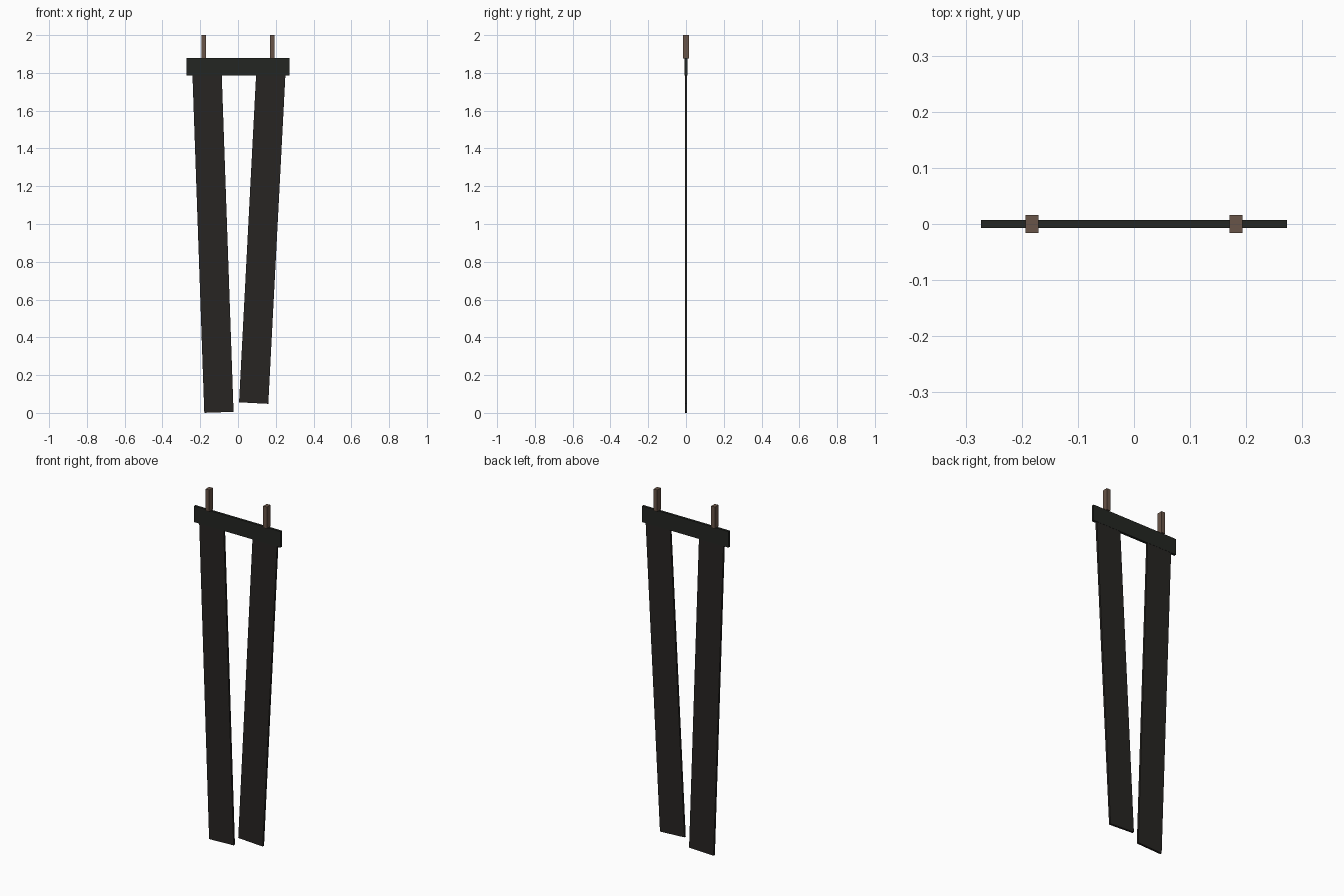
import bpy, bmesh
from math import atan
from mathutils import Matrix, Vector

if "Cube" in bpy.data.objects:
    bpy.data.objects.remove(bpy.data.objects["Cube"])


def material(name, rgb):
    m = bpy.data.materials.new(name)
    m.diffuse_color = (*rgb, 1)
    m.use_nodes = True
    m.node_tree.nodes["Principled BSDF"].inputs["Base Color"].default_value = m.diffuse_color
    return m


def box(name, size, matrix, mat):
    bm = bmesh.new()
    bmesh.ops.create_cube(bm, size=1, matrix=matrix @ Matrix.Diagonal((*size, 1)))
    me = bpy.data.meshes.new(name)
    bm.to_mesh(me)
    bm.free()
    me.materials.append(mat)
    ob = bpy.data.objects.new(name, me)
    bpy.context.collection.objects.link(ob)
    return ob


def strap(name, bottom, top):
    # board running between two centre points, ends square to its length
    b, t = Vector((bottom[0], 0, bottom[1])), Vector((top[0], 0, top[1]))
    d = t - b
    m = Matrix.Translation((b + t) / 2) @ Matrix.Rotation(atan(d.x / d.z), 4, 'Y')
    box(name, (0.155, 0.012, d.length), m, cloth)


cloth = material("dark_cloth", (0.020, 0.018, 0.016))
bar = material("dark_bar", (0.017, 0.019, 0.016))
wood = material("brown_wood", (0.14, 0.09, 0.065))

# hanging strips, tucked into the crossbar
strap("left_strip", (-0.101, 0.003), (-0.165, 1.83))
strap("right_strip", (0.083, 0.052), (0.1755, 1.83))

# crossbar
box("crossbar", (0.546, 0.014, 0.092), Matrix.Translation((0, 0, 1.832)), bar)

# hanger pegs
for side, x in (("left", -0.182), ("right", 0.182)):
    box(side + "_peg", (0.023, 0.032, 0.124), Matrix.Translation((x, 0, 1.938)), wood)
